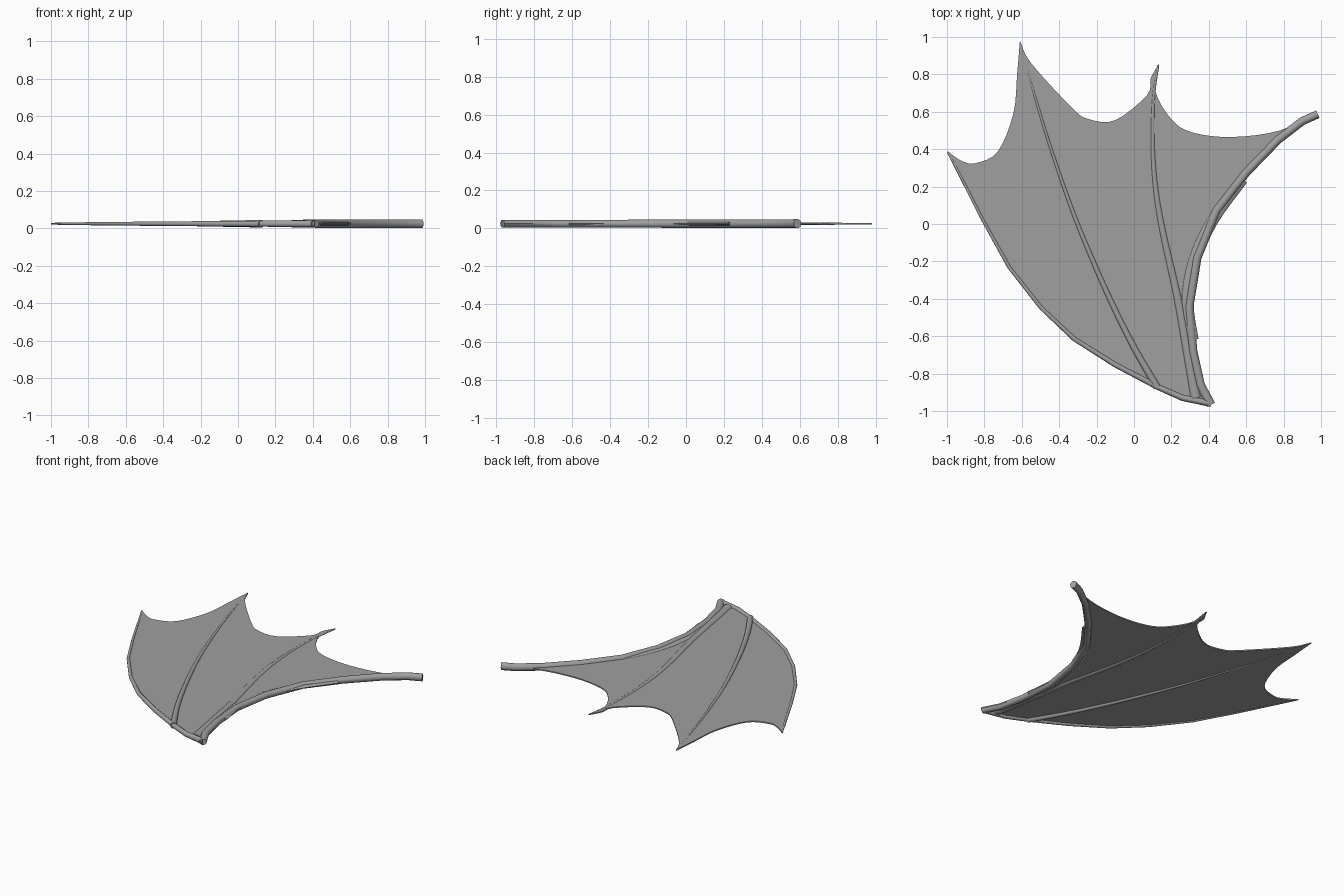
import bpy
import bmesh
import math
from mathutils import Vector

default_cube = bpy.data.objects.get("Cube")
if default_cube:
    bpy.data.objects.remove(default_cube)

MID = 0.025          # height of the membrane's middle plane
SIDES = 10           # sides of every bone section

grey = bpy.data.materials.new("wing grey")
grey.use_nodes = True
colour = (0.35, 0.35, 0.35, 1)
grey.diffuse_color = colour
grey.node_tree.nodes["Principled BSDF"].inputs["Base Color"].default_value = colour


def finish(name, bm):
    """Turn a bmesh into a smooth-shaded object that keeps its sharp edges."""
    bmesh.ops.recalc_face_normals(bm, faces=bm.faces)
    mesh = bpy.data.meshes.new(name)
    bm.to_mesh(mesh)
    bm.free()
    mesh.materials.append(grey)
    mesh.shade_smooth()
    mesh.set_sharp_from_angle(angle=math.radians(40))
    obj = bpy.data.objects.new(name, mesh)
    bpy.context.collection.objects.link(obj)
    return obj


def smooth_path(points, steps=4):
    """Catmull-Rom curve through the points."""
    pts = [Vector(p) for p in points]
    pts = [2 * pts[0] - pts[1]] + pts + [2 * pts[-1] - pts[-2]]
    path = []
    for a, b, c, d in zip(pts, pts[1:], pts[2:], pts[3:]):
        for i in range(steps):
            t = i / steps
            path.append(0.5 * (2 * b + (c - a) * t
                               + (2 * a - 5 * b + 4 * c - d) * t ** 2
                               + (3 * b - a - 3 * c + d) * t ** 3))
    return path + [pts[-2]]


def make_bone(name, points, widths, heights):
    """Sweep an oval section along a flat path; sizes run from start to end."""
    path = [Vector(p) for p in points]
    bm = bmesh.new()
    rings = []
    last = len(path) - 1
    for i, p in enumerate(path):
        t = i / last
        along = (path[min(i + 1, last)] - path[max(i - 1, 0)]).normalized()
        across = Vector((-along.y, along.x))
        width = widths[0] + (widths[1] - widths[0]) * t
        height = heights[0] + (heights[1] - heights[0]) * t
        ring = []
        for k in range(SIDES):
            angle = math.tau * k / SIDES
            flat = p + across * width * math.cos(angle)
            ring.append(bm.verts.new((flat.x, flat.y, MID + height * math.sin(angle))))
        rings.append(ring)
    for lower, upper in zip(rings, rings[1:]):
        for k in range(SIDES):
            n = (k + 1) % SIDES
            bm.faces.new((lower[k], lower[n], upper[n], upper[k]))
    bm.faces.new(rings[0])
    bm.faces.new(rings[-1])
    return finish(name, bm)


# Centre lines of the bones
arm = [(0.983, 0.587), (0.9, 0.55), (0.77, 0.45), (0.6, 0.275), (0.44, 0.07),
       (0.338, -0.18), (0.295, -0.44), (0.315, -0.68), (0.355, -0.86), (0.412, -0.967)]
leading_finger = [(0.412, -0.96), (0.26, -0.93), (0.13, -0.873), (-0.1, -0.753),
                  (-0.32, -0.614), (-0.497, -0.447), (-0.668, -0.23),
                  (-0.81, 0.025), (-0.925, 0.25), (-0.995, 0.385)]
middle_finger = [(0.125, -0.875), (0, -0.66), (-0.12, -0.42), (-0.24, -0.15),
                 (-0.34, 0.1), (-0.45, 0.42), (-0.535, 0.7), (-0.607, 0.96)]
inner_finger = [(0.33, -0.93), (0.28, -0.65), (0.23, -0.38), (0.16, -0.07),
                (0.118, 0.17), (0.1, 0.42), (0.105, 0.68), (0.13, 0.85)]

# Scalloped trailing edge, one curve between each pair of tips
scallops = [
    [(-1, 0.39), (-0.92, 0.337), (-0.85, 0.325), (-0.73, 0.385), (-0.645, 0.59),
     (-0.625, 0.8), (-0.61, 0.98)],
    [(-0.61, 0.98), (-0.55, 0.86), (-0.33, 0.62), (-0.24, 0.56), (-0.1, 0.555),
     (0.07, 0.69), (0.09, 0.78), (0.135, 0.86)],
    [(0.135, 0.86), (0.115, 0.71), (0.2, 0.56), (0.31, 0.49), (0.52, 0.465),
     (0.78, 0.5), (0.965, 0.6)],
]

# Membrane: thin sheet bounded by the scallops and the two edge bones
outline = []
for scallop in scallops:
    outline += smooth_path(scallop)[:-1]
outline += [Vector(p) for p in arm + leading_finger[1:-1]]
bm = bmesh.new()
thickness = 0.008
sheet = bm.faces.new([bm.verts.new((p.x, p.y, MID - thickness / 2)) for p in outline])
extruded = bmesh.ops.extrude_face_region(bm, geom=[sheet], use_keep_orig=True)
top_verts = [g for g in extruded["geom"] if isinstance(g, bmesh.types.BMVert)]
bmesh.ops.translate(bm, verts=top_verts, vec=(0, 0, thickness))
bmesh.ops.triangulate(bm, faces=[f for f in bm.faces if len(f.verts) > 4])
finish("wing_membrane", bm)

# Bones: the two thick edges and the two ridges across the membrane
make_bone("arm_bone", arm, (0.022, 0.024), (0.025, 0.02))
make_bone("leading_finger", leading_finger, (0.018, 0.006), (0.02, 0.005))
make_bone("middle_finger", smooth_path(middle_finger), (0.02, 0.004), (0.021, 0.004))
make_bone("inner_finger", smooth_path(inner_finger), (0.028, 0.005), (0.017, 0.005))

# Low flare where the inner finger leaves the arm
elbow_flare = [(0.31, -0.62), (0.285, -0.42), (0.32, -0.2), (0.42, 0.02), (0.58, 0.24)]
make_bone("elbow_flare", smooth_path(elbow_flare), (0.035, 0.03), (0.014, 0.01))
